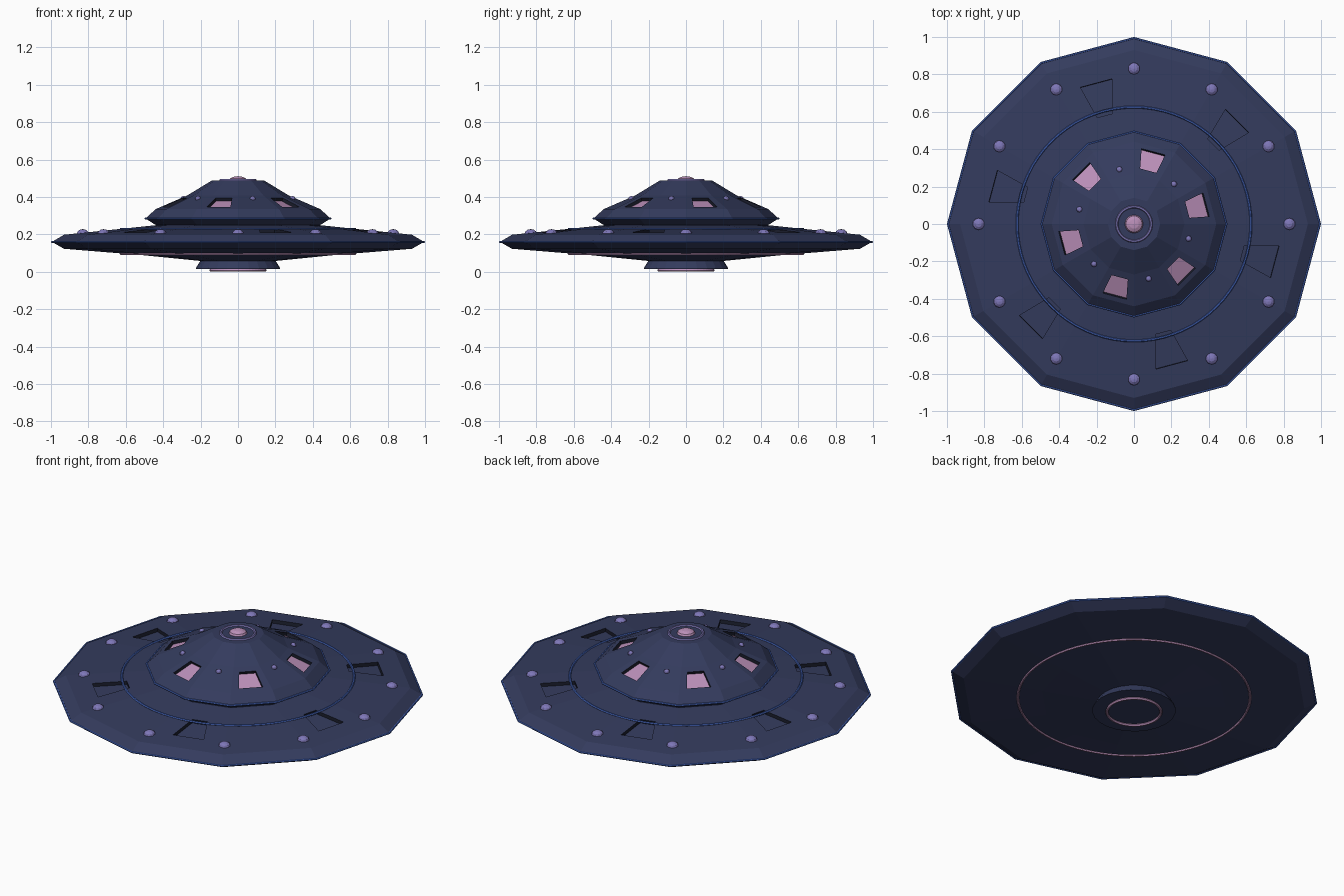
import bpy, bmesh, math
from mathutils import Vector

if "Cube" in bpy.data.objects:
    bpy.data.objects.remove(bpy.data.objects["Cube"])


def material(name, rgb):
    m = bpy.data.materials.new(name)
    m.diffuse_color = (*rgb, 1)
    m.use_nodes = True
    m.node_tree.nodes["Principled BSDF"].inputs["Base Color"].default_value = m.diffuse_color
    return m


NAVY = material("navy hull", (0.034, 0.044, 0.110))
DARK = material("dark recess", (0.011, 0.013, 0.026))
BLUE = material("blue trim", (0.055, 0.120, 0.460))
LILAC = material("lilac lights", (0.210, 0.185, 0.480))
PINK = material("pink glow", (0.500, 0.280, 0.490))


def finish(bm, name, mats, smooth=False):
    mesh = bpy.data.meshes.new(name)
    for f in bm.faces:
        f.smooth = smooth
    bm.to_mesh(mesh)
    bm.free()
    for m in mats:
        mesh.materials.append(m)
    ob = bpy.data.objects.new(name, mesh)
    bpy.context.collection.objects.link(ob)
    return ob


def lathe(profile, sides):
    """Revolve (radius, z) points about z, with flat end caps."""
    bm = bmesh.new()
    rings = []
    for r, z in profile:
        rings.append([bm.verts.new((r * math.cos(2 * math.pi * i / sides),
                                    r * math.sin(2 * math.pi * i / sides), z))
                      for i in range(sides)])
    for a, b in zip(rings, rings[1:]):
        for i in range(sides):
            j = (i + 1) % sides
            bm.faces.new((a[i], a[j], b[j], b[i]))
    bm.faces.new(rings[0][::-1])
    bm.faces.new(rings[-1])
    bmesh.ops.recalc_face_normals(bm, faces=bm.faces)
    bm.normal_update()
    return bm


def recess(bm, angle, r_lo, r_hi, z_min, inner, outer, w_in, w_out, depth, floor):
    """Sink a trapezoid into the facet facing the given angle."""
    out = Vector((math.cos(angle), math.sin(angle), 0))
    side = Vector((-out.y, out.x, 0))
    face = None
    for f in bm.faces:
        c = f.calc_center_median()
        flat = Vector((c.x, c.y, 0))
        if (len(f.verts) == 4 and c.z > z_min and r_lo < flat.length < r_hi
                and flat.normalized().dot(out) > 0.99):
            face = f
    n = face.normal.copy()
    p0 = face.verts[0].co.copy()
    mid = face.calc_center_median().dot(out)
    bmesh.ops.inset_individual(bm, faces=[face], thickness=0.01)
    for v in face.verts:
        far = v.co.dot(out) > mid
        w = (w_out if far else w_in) / 2
        p = out * (outer if far else inner) + side * math.copysign(w, v.co.dot(side))
        p.z = p0.z - ((p.x - p0.x) * n.x + (p.y - p0.y) * n.y) / n.z
        v.co = p
    before = set(bm.faces)
    bmesh.ops.inset_individual(bm, faces=[face], thickness=0)
    for f in set(bm.faces) - before:
        f.material_index = 1
    for v in face.verts:
        v.co -= n * depth
    face.material_index = floor
    bm.normal_update()


def ring(name, radius, z, tube, mat, segs=72, sides=6):
    bm = bmesh.new()
    loops = []
    for i in range(segs):
        a = 2 * math.pi * i / segs
        loops.append([])
        for k in range(sides):
            t = 2 * math.pi * k / sides
            r = radius + tube * math.cos(t)
            loops[-1].append(bm.verts.new((r * math.cos(a), r * math.sin(a),
                                           z + tube * math.sin(t))))
    for i in range(segs):
        a, b = loops[i], loops[(i + 1) % segs]
        for k in range(sides):
            m = (k + 1) % sides
            bm.faces.new((a[k], b[k], b[m], a[m]))
    return finish(bm, name, [mat])


def bead(name, pos, radius, height, mat, segs=10):
    bm = bmesh.new()
    bmesh.ops.create_uvsphere(bm, u_segments=segs, v_segments=6, radius=radius)
    for v in bm.verts:
        v.co.z *= height / radius
    ob = finish(bm, name, [mat])
    ob.location = pos
    return ob


# Main disc with six shallow hatches
hull = lathe([(0.2, 0.058), (0.5, 0.088), (0.93, 0.123), (0.995, 0.16),
              (0.93, 0.198), (0.45, 0.248)], 12)
for k in range(6):
    recess(hull, math.radians(45 + 60 * k), 0.5, 0.85, 0.2,
           0.60, 0.78, 0.085, 0.175, 0.02, 0)
finish(hull, "saucer_hull", [NAVY, DARK])

# Upper cabin with six sunken windows
cabin = lathe([(0.44, 0.235), (0.44, 0.25), (0.495, 0.285), (0.44, 0.335),
               (0.27, 0.409), (0.14, 0.488)], 12)
for k in range(6):
    recess(cabin, math.radians(15 + 60 * k), 0.3, 0.4, 0.35,
           0.295, 0.40, 0.09, 0.13, 0.018, 2)
finish(cabin, "cabin", [NAVY, DARK, PINK])

# Flared pod underneath
finish(lathe([(0.225, 0.016), (0.225, 0.021), (0.197, 0.065)], 24), "belly_pod", [NAVY])

# Trim rings
ring("rim_trim", 0.994, 0.16, 0.006, BLUE, 12)
ring("cabin_trim", 0.494, 0.285, 0.006, BLUE, 12)
ring("deck_ring", 0.625, 0.229, 0.007, BLUE)
ring("underside_ring", 0.625, 0.097, 0.007, PINK)
ring("pod_ring", 0.145, 0.008, 0.008, PINK, 48)
ring("roof_ring", 0.092, 0.488, 0.008, LILAC, 48)

# Roof beacon
bead("roof_beacon", (0, 0, 0.486), 0.05, 0.025, PINK, 16)

# Deck lights on every corner, small lights between the windows
for k in range(12):
    a = math.radians(30 * k)
    bead("deck_light", (0.83 * math.cos(a), 0.83 * math.sin(a), 0.204),
         0.033, 0.024, LILAC)
for k in range(6):
    a = math.radians(45 + 60 * k)
    bead("cabin_light", (0.302 * math.cos(a), 0.302 * math.sin(a), 0.391),
         0.016, 0.014, LILAC)
